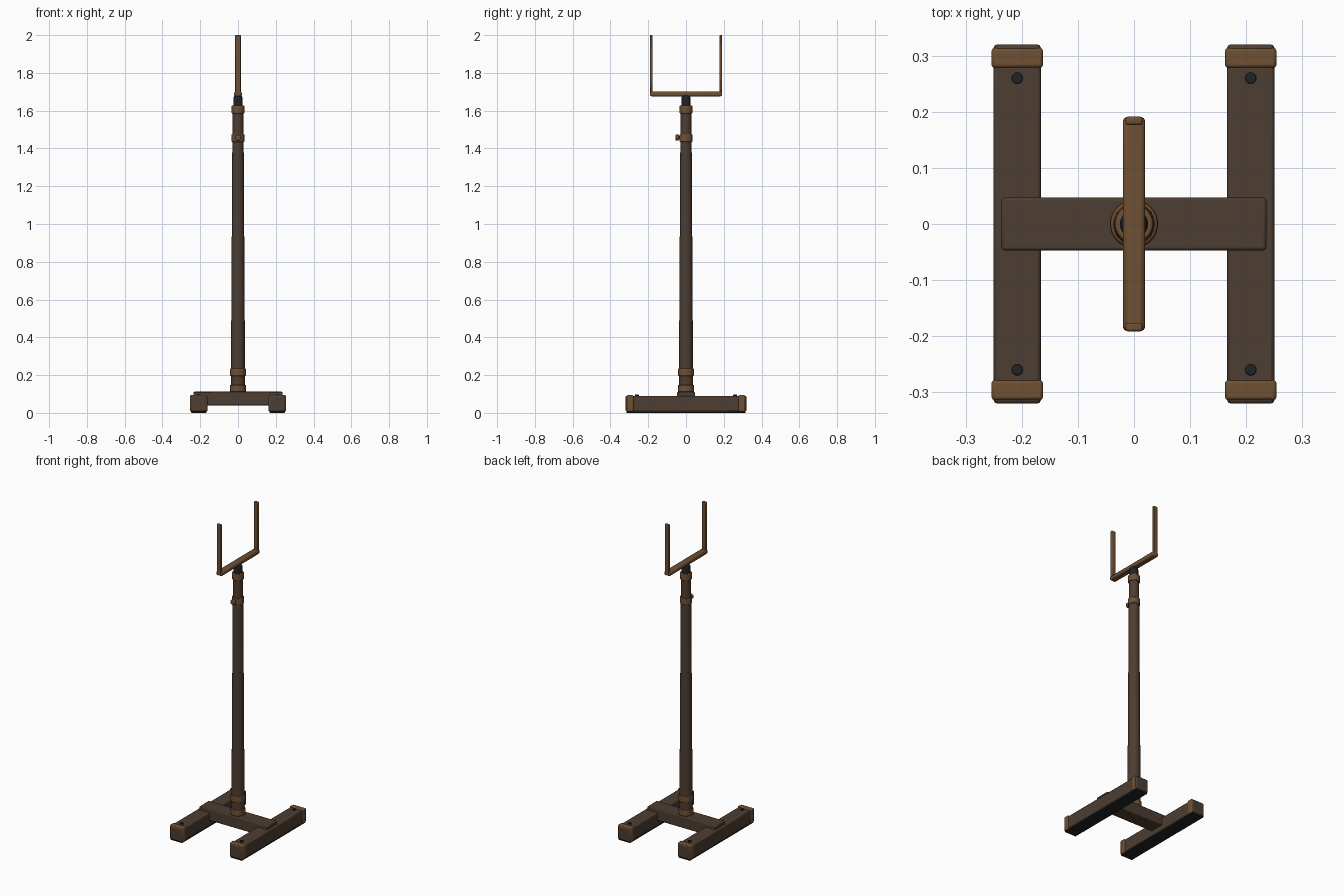
import bpy, math
from mathutils import Vector

if "Cube" in bpy.data.objects:
    bpy.data.objects.remove(bpy.data.objects["Cube"])


def material(name, rgb):
    m = bpy.data.materials.new(name)
    m.diffuse_color = (*rgb, 1)
    m.use_nodes = True
    m.node_tree.nodes["Principled BSDF"].inputs["Base Color"].default_value = m.diffuse_color
    return m


DARK = material("dark_wood", (0.075, 0.047, 0.031))
LIGHT = material("light_wood", (0.16, 0.08, 0.033))
BLACK = material("black_rubber", (0.014, 0.016, 0.018))


def finish(o, name, mat, bevel):
    o.name = name
    o.data.materials.append(mat)
    if bevel:
        b = o.modifiers.new("bevel", 'BEVEL')
        b.width = bevel
        b.segments = 2
    bpy.ops.object.shade_smooth_by_angle(angle=math.radians(35))
    return o


def box(name, lo, hi, mat, bevel=0.004):
    lo, hi = Vector(lo), Vector(hi)
    bpy.ops.mesh.primitive_cube_add(size=1, location=(lo + hi) / 2)
    o = bpy.context.object
    o.scale = hi - lo
    bpy.ops.object.transform_apply(location=False, rotation=False, scale=True)
    return finish(o, name, mat, bevel)


def round_part(name, r1, r2, a, b, mat, bevel=0.0, sides=32):
    a, b = Vector(a), Vector(b)
    bpy.ops.mesh.primitive_cone_add(vertices=sides, radius1=r1, radius2=r2,
                                    depth=(b - a).length, location=(a + b) / 2)
    o = bpy.context.object
    o.rotation_euler = (b - a).to_track_quat('Z', 'Y').to_euler()
    return finish(o, name, mat, bevel)


def upright(name, r1, r2, z1, z2, mat, bevel=0.0):
    return round_part(name, r1, r2, (0, 0, z1), (0, 0, z2), mat, bevel)


# Base rails with rubber soles, end caps and bolts
for sx, side in ((-1, "left"), (1, "right")):
    cx = sx * 0.208
    box(f"{side}_rail", (cx - .042, -.32, .008), (cx + .042, .32, .09), DARK, .006)
    box(f"{side}_sole", (cx - .04, -.315, 0), (cx + .04, .315, .012), BLACK, .002)
    for sy, end in ((-1, "front"), (1, "back")):
        y = sy * 0.296
        box(f"{side}_{end}_cap", (cx - .046, y - .018, .006),
            (cx + .046, y + .018, .094), LIGHT, .006)
        round_part(f"{side}_{end}_bolt", .01, .01, (cx, sy * .26, .085),
                   (cx, sy * .26, .097), BLACK, .002, 16)

# Cross beam
box("cross_beam", (-.236, -.047, .04), (.236, .047, .112), DARK, .005)

# Tapered post with collars
upright("post", .038, .029, .11, 1.62, DARK)
for name, r, z1, z2 in (("foot_collar", .043, .112, .148),
                        ("lower_collar", .042, .195, .235),
                        ("clamp_collar", .035, 1.435, 1.475),
                        ("top_collar", .034, 1.585, 1.627)):
    upright(name, r, r, z1, z2, LIGHT, .004)

# Clamp screw and knob on the front
round_part("clamp_screw", .008, .008, (0, -.028, 1.457), (0, -.045, 1.457), BLACK, 0, 16)
round_part("clamp_knob", .016, .016, (0, -.038, 1.457), (0, -.056, 1.457), LIGHT, .004, 24)

# Inner rod and its socket
upright("inner_rod", .025, .025, 1.6, 1.665, BLACK)
upright("rod_socket", .025, .018, 1.665, 1.685, BLACK)

# Fork: crossbar and two prongs
box("fork_bar", (-.02, -.191, 1.676), (.02, .191, 1.702), LIGHT, .008)
for sy, end in ((-1, "front"), (1, "back")):
    y = sy * 0.184
    box(f"{end}_prong", (-.015, y - .0075, 1.688), (.015, y + .0075, 2.0), LIGHT, .004)
